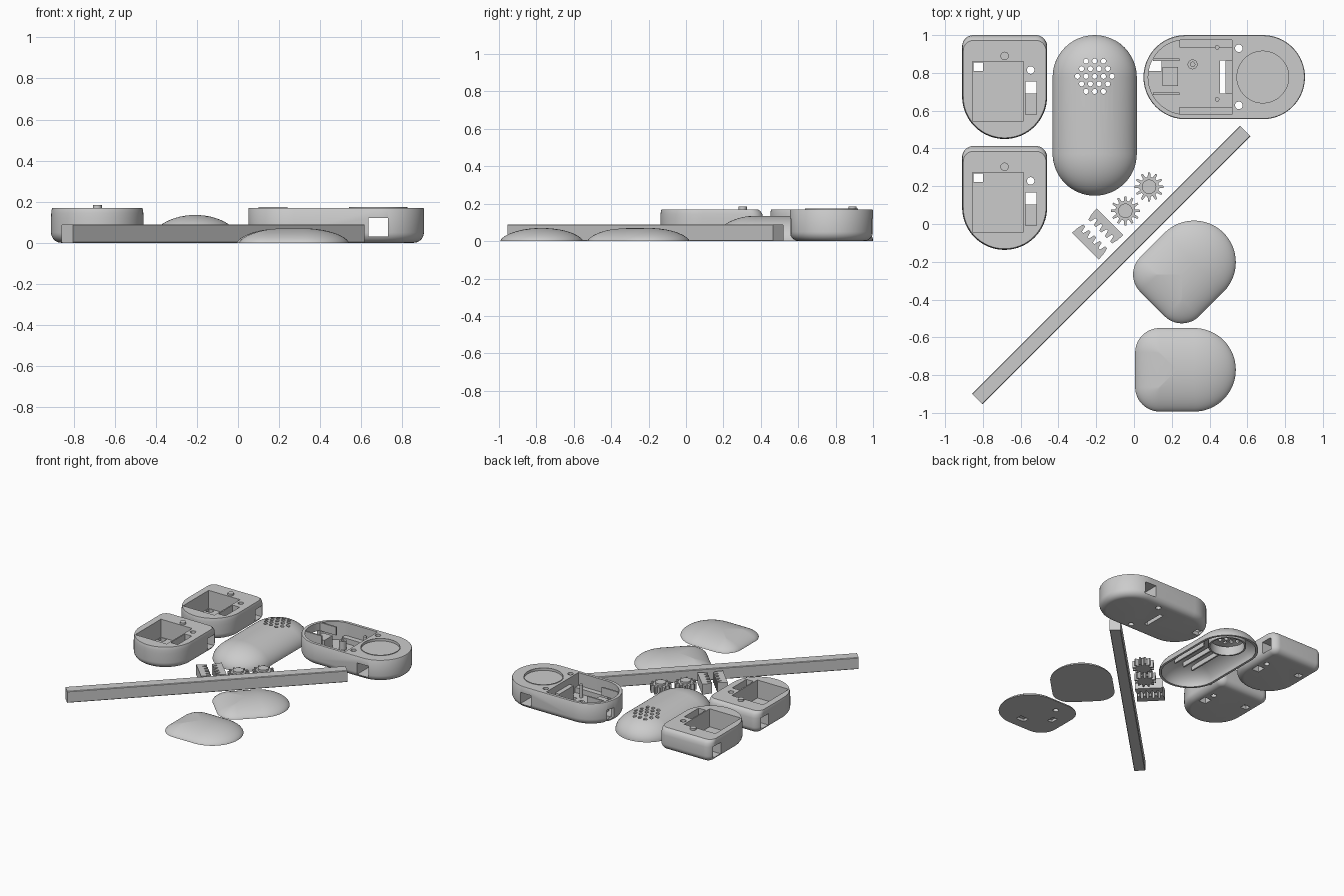
import bpy, bmesh, math
from mathutils import Matrix

cube = bpy.data.objects.get("Cube")
if cube:
    bpy.data.objects.remove(cube)

grey = bpy.data.materials.new("plain grey")
grey.use_nodes = True
colour = (0.6, 0.6, 0.6, 1)
grey.diffuse_color = colour
grey.node_tree.nodes["Principled BSDF"].inputs["Base Color"].default_value = colour


def add(name, bm):
    bmesh.ops.recalc_face_normals(bm, faces=bm.faces)
    mesh = bpy.data.meshes.new(name)
    bm.to_mesh(mesh)
    bm.free()
    mesh.materials.append(grey)
    ob = bpy.data.objects.new(name, mesh)
    bpy.context.collection.objects.link(ob)
    return ob


def box(x0, x1, y0, y1, z0, z1):
    bm = bmesh.new()
    size = Matrix.Diagonal((x1 - x0, y1 - y0, z1 - z0, 1))
    mid = Matrix.Translation(((x0 + x1) / 2, (y0 + y1) / 2, (z0 + z1) / 2))
    bmesh.ops.create_cube(bm, size=1, matrix=mid @ size)
    return bm


def cyl(x, y, r, z0, z1, sides=32, bm=None):
    bm = bm or bmesh.new()
    bmesh.ops.create_cone(bm, cap_ends=True, segments=sides, radius1=r, radius2=r,
                          depth=z1 - z0, matrix=Matrix.Translation((x, y, (z0 + z1) / 2)))
    return bm


def prism(points, z0, z1):
    bm = bmesh.new()
    face = bm.faces.new([bm.verts.new((x, y, z0)) for x, y in points])
    top = bmesh.ops.extrude_face_region(bm, geom=[face])["geom"]
    bmesh.ops.translate(bm, vec=(0, 0, z1 - z0),
                        verts=[v for v in top if isinstance(v, bmesh.types.BMVert)])
    return bm


def outline(r, length, corner, inset=0, cut=0):
    """Half circle towards -y about the origin, rounded square end at +y."""
    pts, rad = [], r - inset
    for i in range(33):
        a = math.pi + math.pi * i / 32
        pts.append((rad * math.cos(a), rad * math.sin(a)))
    c = max(corner - inset, 0.002)
    c = min(c, rad)
    for side, start in ((1, 0), (-1, math.pi / 2)):
        for i in range(13):
            a = start + math.pi / 2 * i / 12
            pts.append((side * (rad - c) + c * math.cos(a),
                        length - inset - cut - c + c * math.sin(a)))
    return pts


def loft(layers, r, length, corner, place):
    """Stack of outlines; each layer is inset, height, end cut."""
    bm = bmesh.new()
    rings = [[bm.verts.new((x, y, z)) for x, y in outline(r, length, corner, d, e)]
             for d, z, e in layers]
    for low, high in zip(rings, rings[1:]):
        for i in range(len(low)):
            j = (i + 1) % len(low)
            bm.faces.new((low[i], low[j], high[j], high[i]))
    bm.faces.new(rings[0])
    bm.faces.new(rings[-1])
    bmesh.ops.remove_doubles(bm, verts=bm.verts, dist=0.0003)
    bm.transform(place)
    return bm


def finish(ob, cutters=(), extras=()):
    """Cut, then smooth with sharp edges kept."""
    helpers = []
    for op, group in (("DIFFERENCE", cutters), ("UNION", extras)):
        for bm in group:
            tool = add("helper", bm)
            tool.hide_render = True
            mod = ob.modifiers.new("cut", "BOOLEAN")
            mod.operation, mod.object, mod.solver = op, tool, "EXACT"
            helpers.append(tool)
    bpy.context.view_layer.update()
    mesh = bpy.data.meshes.new_from_object(ob.evaluated_get(bpy.context.evaluated_depsgraph_get()))
    ob.modifiers.clear()
    ob.data = mesh
    for tool in helpers:
        bpy.data.objects.remove(tool)
    mesh.shade_smooth()
    mesh.set_sharp_from_angle(angle=math.radians(32))
    return ob


def at(x, y, deg=0):
    return Matrix.Translation((x, y, 0)) @ Matrix.Rotation(math.radians(deg), 4, "Z")


def fillet(radius):
    return [(radius * (1 - math.sin(a)), radius * (1 - math.cos(a)), 0)
            for a in (math.pi / 2 * i / 8 for i in range(9))]


# Two battery pods with pocket, strap tunnel, ports and a stud
for name, y in (("rear_pod", 0.675), ("front_pod", 0.088)):
    top = [(0, 0.12, 0), (0.001, 0.145, 0.004), (0.003, 0.16, 0.012), (0.006, 0.17, 0.022)]
    x = -0.685
    pod = add(name, loft(fillet(0.05) + top, 0.225, 0.325, 0.06, at(x, y)))
    cuts = [box(x - 0.17, x + 0.1, y - 0.13, y + 0.185, 0.03, 0.2),
            box(x - 0.3, x + 0.3, y + 0.195, y + 0.285, 0.03, 0.12),
            box(x - 0.165, x - 0.115, y + 0.135, y + 0.18, -0.1, 0.1),
            box(x + 0.11, x + 0.17, y - 0.095, y + 0.08, 0.06, 0.2),
            box(x + 0.11, x + 0.17, y + 0.015, y + 0.08, -0.1, 0.1),
            cyl(x + 0.138, y + 0.14, 0.02, -0.1, 0.3)]
    finish(pod, cuts)
    finish(add(name + "_stud", cyl(x, y + 0.215, 0.022, 0.12, 0.185)))

# Main housing: long body, electronics bay, strap tunnel, screw holes
base_place = at(0.6825, 0.7775, 90)
body = add("main_housing", loft(fillet(0.05) + [(0, 0.165, 0), (0.003, 0.17, 0)],
                                0.2225, 0.6325, 0.2225, base_place))
bay = loft([(0.025, 0.03, 0), (0.025, 0.2, 0)], 0.2225, 0.6325, 0.2225, base_place)
keep_left = box(0.52, 1, 0.5, 1.1, 0, 0.3)
bmesh.ops.bisect_plane(bay, geom=bay.verts[:] + bay.edges[:] + bay.faces[:],
                       plane_co=(0.52, 0, 0), plane_no=(1, 0, 0), clear_outer=True)
bmesh.ops.holes_fill(bay, edges=[e for e in bay.edges if e.is_boundary])
keep_left.free()
finish(body, [bay,
              box(0.635, 0.73, 0.4, 1.2, 0.03, 0.12),
              box(0.0, 0.145, 0.81, 0.87, 0.03, 0.11),
              box(0.08, 0.145, 0.81, 0.87, -0.1, 0.1),
              box(0.455, 0.485, 0.69, 0.865, -0.1, 0.1),
              cyl(0.555, 0.93, 0.02, -0.1, 0.3), cyl(0.555, 0.628, 0.02, -0.1, 0.3),
              cyl(0.682, 0.778, 0.137, 0.155, 0.3, 64)])
finish(add("magnet_rim", cyl(0.682, 0.778, 0.142, 0.15, 0.174, 64)),
       [cyl(0.682, 0.778, 0.137, 0.1, 0.3, 64)])
finish(add("charger_block", box(0.15, 0.232, 0.73, 0.83, 0.025, 0.12)))
finish(add("bay_ledge", box(0.485, 0.522, 0.69, 0.865, 0.025, 0.12)))
finish(add("screw_boss", cyl(0.31, 0.845, 0.026, 0.025, 0.1)),
       [cyl(0.31, 0.845, 0.012, 0.04, 0.2)])
for i, y in enumerate((0.66, 0.935)):
    finish(add(f"bay_post_{i}", cyl(0.44, y, 0.012, 0.025, 0.13)))
for i, y in enumerate((0.6, 0.955)):
    finish(add(f"bay_rail_{i}", box(0.24, 0.52, y - 0.02, y + 0.02, 0.025, 0.07)))
for i, y in enumerate((0.69, 0.87)):
    finish(add(f"bay_clip_{i}", box(0.1, 0.24, y - 0.006, y + 0.006, 0.11, 0.174)))


def dome(height, r, power, drop=0):
    rows = []
    for i in range(15):
        a = math.pi / 2 * i / 14
        rows.append((r * (1 - math.cos(a)) * 0.985, height * math.sin(a) ** power - drop, 0))
    return rows


# Speaker cover: hollow domed shell, ring of sound holes, inner cup and ribs
cover_place = at(-0.208, 0.373)
cover = add("speaker_cover", loft(dome(0.135, 0.223, 1.08), 0.223, 0.627, 0.223, cover_place))
hollow = loft([(0.0, -0.05, 0)] + dome(0.121, 0.205, 1.08), 0.205, 0.609, 0.205, cover_place)
sound = bmesh.new()
for row in range(-2, 3):
    count = 5 - abs(row)
    for i in range(count):
        cyl(-0.208 + (i - (count - 1) / 2) * 0.046, 0.782 + row * 0.04, 0.0135,
            0.02, 0.3, 16, sound)
finish(cover, [hollow, sound])
finish(add("speaker_cup", cyl(-0.208, 0.782, 0.135, 0.03, 0.1, 48)),
       [cyl(-0.208, 0.782, 0.122, 0, 0.2, 48)])
for i in range(3):
    x = -0.208 + (i - 1) * 0.08
    finish(add(f"cover_rib_{i}", box(x - 0.006, x + 0.006, 0.3, 0.62, 0.075, 0.112)))

# Two domed pod lids with flat undersides and shallow sockets
for name, place in (("turned_lid", at(0.318, -0.203, 135)), ("straight_lid", at(0.318, -0.772, 90))):
    lid = add(name, loft(dome(0.07, 0.221, 1.25), 0.221, 0.312, 0.13, place))
    cuts = [cyl(0.12, 0.14, 0.02, -0.05, 0.025), box(-0.03, 0.03, 0.19, 0.23, -0.05, 0.02),
            box(-0.15, -0.1, 0.0, 0.07, -0.05, 0.02)]
    for bm in cuts:
        bm.transform(place)
    finish(lid, cuts)

# Diagonal bar
bar = box(-1.003, 1.003, -0.0395, 0.0395, 0, 0.09)
bm_edges = [e for e in bar.edges if abs(e.verts[0].co.x - e.verts[1].co.x) > 1]
bmesh.ops.bevel(bar, geom=bm_edges, offset=0.004, segments=1, affect="EDGES")
bar.transform(at(-0.121, -0.217, 45))
finish(add("diagonal_bar", bar))

# Gears
for i, (x, y) in enumerate(((-0.046, 0.07), (0.08, 0.197))):
    teeth = 12
    pts = []
    for t in range(teeth):
        for step, r in ((-0.3, 0.052), (-0.13, 0.077), (0.13, 0.077), (0.3, 0.052)):
            a = 2 * math.pi * (t + step) / teeth
            pts.append((x + r * math.cos(a), y + r * math.sin(a)))
    finish(add(f"gear_{i}", prism(pts, 0, 0.055)))
    finish(add(f"gear_hub_{i}", cyl(x, y, 0.038, 0.05, 0.07)))

# Toothed racks facing each other
for i, (x, y, turn) in enumerate(((-0.232, -0.092, -45), (-0.152, -0.013, 135))):
    pts = [(0.1, -0.035), (-0.1, -0.035)]
    for t in range(5):
        mid = (t - 2) * 0.041
        pts += [(mid - 0.015, 0.005), (mid - 0.007, 0.038), (mid + 0.007, 0.038), (mid + 0.015, 0.005)]
    rack = prism(pts, 0, 0.08)
    rack.transform(at(x, y, turn))
    finish(add(f"rack_{i}", rack))
